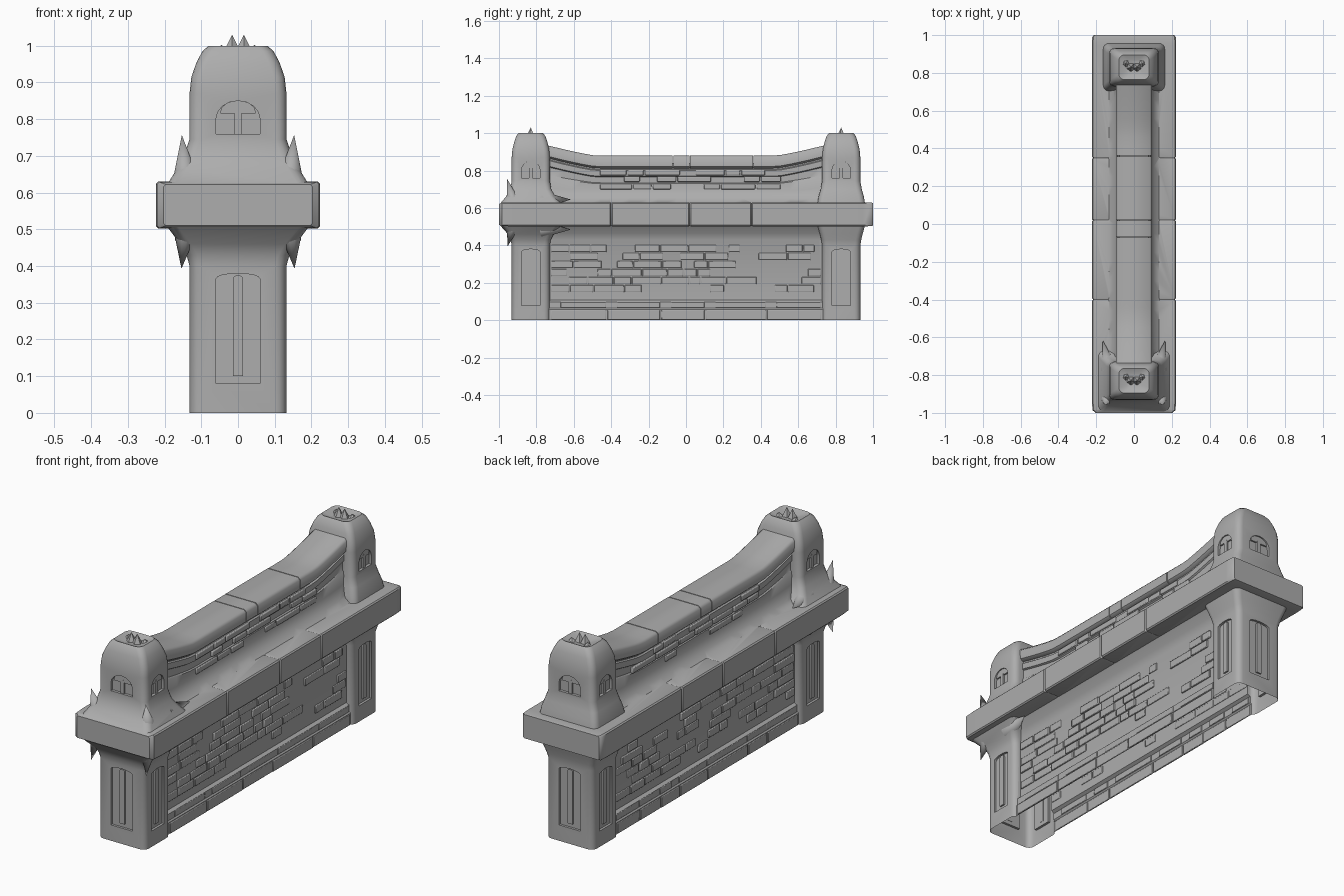
import bpy, bmesh, math, random
from mathutils import Vector, Matrix

random.seed(4)
old = bpy.data.objects.get("Cube")
if old:
    bpy.data.objects.remove(old, do_unlink=True)

stone = bpy.data.materials.new("grey_stone")
stone.use_nodes = True
GREY = (0.42, 0.42, 0.42, 1)
stone.diffuse_color = GREY
shader = stone.node_tree.nodes["Principled BSDF"]
shader.inputs["Base Color"].default_value = GREY
shader.inputs["Roughness"].default_value = 0.9


def smooth(ob, angle):
    bpy.ops.object.select_all(action='DESELECT')
    ob.select_set(True)
    bpy.context.view_layer.objects.active = ob
    bpy.ops.object.shade_smooth_by_angle(angle=math.radians(angle))


def finish(name, bm, bevel=0, angle=40):
    """Turn a bmesh into a smooth shaded stone object."""
    bmesh.ops.recalc_face_normals(bm, faces=bm.faces)
    mesh = bpy.data.meshes.new(name)
    bm.to_mesh(mesh)
    bm.free()
    mesh.materials.append(stone)
    ob = bpy.data.objects.new(name, mesh)
    bpy.context.collection.objects.link(ob)
    if bevel:
        mod = ob.modifiers.new("worn_edges", 'BEVEL')
        mod.width, mod.segments = bevel, 2
    smooth(ob, angle)
    return ob


def combine(ob, other, operation):
    """Apply a boolean and remove the second object."""
    mod = ob.modifiers.new("combine", 'BOOLEAN')
    mod.object, mod.operation, mod.solver = other, operation, 'EXACT'
    graph = bpy.context.evaluated_depsgraph_get()
    result = bpy.data.meshes.new_from_object(ob.evaluated_get(graph))
    ob.modifiers.clear()
    ob.data = result
    bpy.data.objects.remove(other, do_unlink=True)


def box(bm, lo, hi):
    lo, hi = Vector(lo), Vector(hi)
    mat = Matrix.Translation((lo + hi) / 2) @ Matrix.Diagonal((*(hi - lo), 1))
    bmesh.ops.create_cube(bm, size=1, matrix=mat)


def spike(bm, base, tip, radius, sides=10):
    base, tip = Vector(base), Vector(tip)
    axis = tip - base
    rot = axis.to_track_quat('Z', 'Y').to_matrix().to_4x4()
    bmesh.ops.create_cone(bm, cap_ends=True, segments=sides, radius1=radius, radius2=0,
                          depth=axis.length, matrix=Matrix.Translation((base + tip) / 2) @ rot)


def loft(bm, rings):
    """Skin a list of equal closed rings and cap both ends."""
    rows = [[bm.verts.new(p) for p in ring] for ring in rings]
    n = len(rows[0])
    for a, b in zip(rows, rows[1:]):
        for i in range(n):
            j = (i + 1) % n
            bm.faces.new((a[i], a[j], b[j], b[i]))
    bm.faces.new(rows[0])
    bm.faces.new(rows[-1])


def mirrored(right):
    return right + [(-x, y, z) for x, y, z in reversed(right)]


def rounded_ring(hx, hy, z, cy):
    r = min(0.03, hx * 0.45, hy * 0.45)
    pts = []
    for k, (sx, sy) in enumerate(((1, 1), (-1, 1), (-1, -1), (1, -1))):
        for i in range(5):
            a = (k + i / 4) * math.pi / 2
            pts.append((sx * (hx - r) + r * math.cos(a), cy + sy * (hy - r) + r * math.sin(a), z))
    return pts


def panel(bm, place, half, z0, z1, arch, d0, d1):
    """Upright prism with an arched top, from depth d0 to d1 of a face."""
    outline = [(-half, z0), (half, z0)]
    outline += [(half * math.cos(t * math.pi / 8), z1 - arch + arch * math.sin(t * math.pi / 8))
                for t in range(9)]
    loft(bm, [[place @ Vector((u, d, z)) for u, z in outline] for d in (d0, d1)])


def rise(y):
    """Lift of the wall top towards the posts."""
    return .055 * (max(0, (abs(y) - .48) / .26)) ** 1.2


# Wall body: one section carried along y
WALL = [(.118, 0), (.118, .058), (.112, .065), (.112, .098), (.097, .108), (.097, .43),
        (.112, .465), (.14, .505), (.14, .625), (.105, .65), (.086, .69), (.082, .73),
        (.076, .735), (.076, .765), (.084, .77), (.084, .80), (.077, .805), (.077, .84)]
bm = bmesh.new()
rings = []
for i in range(31):
    y = -.76 + 1.52 * i / 30
    rings.append(mirrored([(w, y, z + rise(y) * max(0, min(1, (z - .66) / .1))) for w, z in WALL]))
loft(bm, rings)
body = finish("wall_body", bm)

# Broad ledge with rounded ends and a few cracks across it
bm = bmesh.new()
stations = [(-1, .02), (-.985, .003), (-.93, 0), (.95, 0), (.99, .002), (1, .01)]
for crack in (-.4, .02, .35):
    stations += [(crack - .006, 0), (crack, .007), (crack + .006, 0)]
rings = []
for y, dip in sorted(stations):
    w, top, low = .223 - dip, .63 - dip * .4, .502 + dip * .4
    rings.append(mirrored([(w - .006, y, low), (w, y, low + .006), (w, y, top - .006), (w - .006, y, top)]))
loft(bm, rings)
combine(body, finish("ledge", bm), 'UNION')

# Gate posts: rounded lofts with sunk panels; the front one flares wider at the ledge
SHAFT = [(.132, .102, 0), (.132, .102, .40), (.14, .107, .43)]
FLARES = {-1: [(.158, .122, .46), (.192, .163, .506), (.192, .163, .624), (.168, .132, .662)],
          1: [(.15, .114, .46), (.164, .127, .506), (.164, .127, .624), (.158, .121, .662)]}
HEAD = [(.147, .110, .70), (.132, .102, .745), (.132, .102, .87), (.127, .098, .915),
        (.113, .088, .955), (.097, .078, .985), (.08, .066, 1.0), (.04, .035, .985)]
ribs, crown = bmesh.new(), bmesh.new()
for side in (-1, 1):
    cy = side * 0.83
    bm = bmesh.new()
    loft(bm, [rounded_ring(hx, hy, z, cy) for hx, hy, z in SHAFT + FLARES[side] + HEAD])
    post = finish("post", bm)

    cut = bmesh.new()
    turn_end = math.pi if side < 0 else 0
    for turn, reach, half in ((turn_end, .102, .06), (math.pi / 2, .132, .05), (-math.pi / 2, .132, .05)):
        place = Matrix.Translation((0, cy, 0)) @ Matrix.Rotation(turn, 4, 'Z') @ Matrix.Translation((0, reach, 0))
        panel(cut, place, half, .08, .38, .015, -.012, .06)
        panel(cut, place, half, .76, .85, .05, -.014, .06)
        # Rib between the panel halves, mullion and hood in the niche
        panel(ribs, place, .014, .10, .375, .01, -.013, -.004)
        panel(ribs, place, .010, .755, .83, .01, -.015, -.005)
        panel(ribs, place, half * .8, .815, .85, .03, -.015, -.006)
    combine(post, finish("panel_cutter", cut), 'DIFFERENCE')
    combine(body, post, 'UNION')

    # Small jagged peaks on the post
    for x, y, h in ((.016, 0, 1.03), (-.016, 0, 1.03), (.045, .02, 1.003), (-.045, .02, 1.003)):
        spike(crown, (x, cy + y, .98), (x, cy + y, h), .026, 5)
finish("post_ribs", ribs)
finish("post_crowns", crown, angle=20)

# The joined body is a hollow shell with an open foot
bm = bmesh.new()
bm.from_mesh(body.data)
foot = [f for f in bm.faces if all(v.co.z < .001 for v in f.verts)]
bmesh.ops.delete(bm, geom=foot, context='FACES')
bm.to_mesh(body.data)
bm.free()
smooth(body, 40)

# Horns on the corners of the front post, above and below the ledge
bm = bmesh.new()
for sx in (-1, 1):
    spike(bm, (sx * .143, -.925, .64), (sx * .153, -.957, .757), .034)
    spike(bm, (sx * .143, -.925, .50), (sx * .154, -.955, .393), .034)
    for z in (.645, .485):
        spike(bm, (sx * .13, -.77, z), (sx * .165, -.615, z), .045)
finish("front_post_horns", bm)

# Coping stones following the curved top
bm = bmesh.new()
breaks = [-.76, -.07, .02, .36, .76]
for a, b in zip(breaks, breaks[1:]):
    w = random.uniform(.095, .099)
    steps = max(2, int((b - a) / .05))
    rings = []
    for i in range(steps + 1):
        y = a + .002 + (b - a - .004) * i / steps
        half = [(w - .012, .812), (w, .822), (w, .868), (w - .012, .88)]
        rings.append(mirrored([(x, y, z + rise(y)) for x, z in half]))
    loft(bm, rings)
finish("coping_stones", bm, angle=50)

# Scattered raised bricks, plinth stones and thin courses on both faces
bricks, plinth, courses = bmesh.new(), bmesh.new(), bmesh.new()
for sx in (-1, 1):
    def plate(bm, x0, x1, y0, y1, z0, z1):
        box(bm, (min(sx * x0, sx * x1), y0, z0), (max(sx * x0, sx * x1), y1, z1))

    for row in range(6):
        z, y = .15 + row * .043, -.72
        while y < .66:
            length = random.uniform(.06, .17)
            if random.random() < .7:
                plate(bricks, .094, random.uniform(.101, .106), y, min(y + length - .006, .72), z, z + .038)
            y += length
    y = -.72
    while y < .66:
        length = random.uniform(.15, .35)
        end = min(y + length - .008, .72)
        plate(plinth, .115, random.uniform(.120, .125), y, end, .002, .055)
        plate(plinth, .108, random.uniform(.113, .117), y + .05, end, .066, .097)
        y += length
    for z in (.70, .74, .775):
        y = -.46
        while y < .44:
            length = random.uniform(.07, .2)
            if random.random() < .7:
                plate(courses, .073, random.uniform(.086, .091), y, y + length - .008, z, z + .028)
            y += length
finish("wall_bricks", bricks, bevel=.003)
finish("plinth_stones", plinth, bevel=.003)
finish("upper_courses", courses, bevel=.004)
